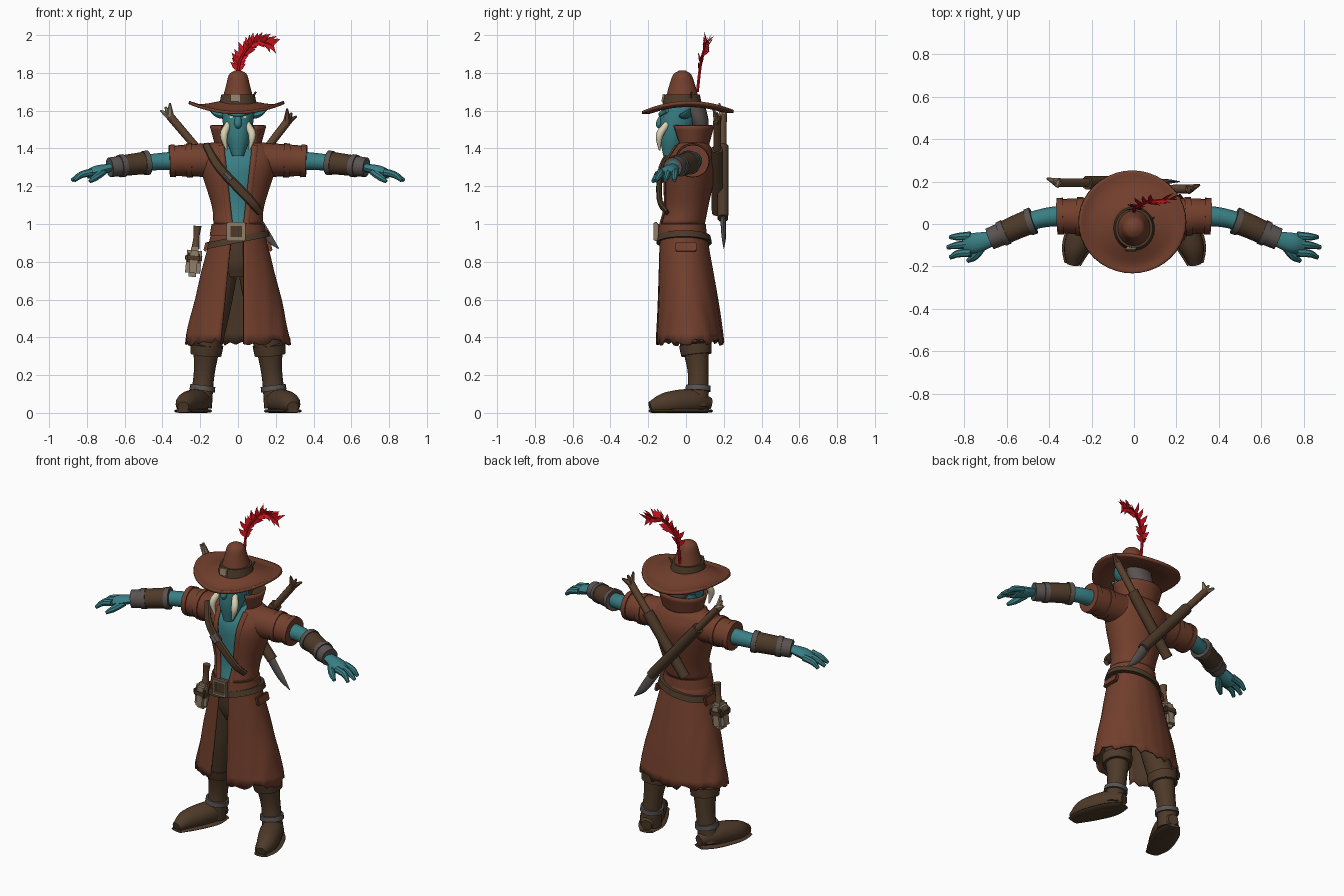
import bpy, bmesh, random
from math import sin, cos, pi, asin, sqrt
from mathutils import Vector

random.seed(4)
if "Cube" in bpy.data.objects:
    bpy.data.objects.remove(bpy.data.objects["Cube"])


def material(name, *rgb):
    made = bpy.data.materials.new(name)
    made.use_nodes = True
    made.diffuse_color = (*rgb, 1)
    shader = made.node_tree.nodes["Principled BSDF"]
    shader.inputs["Base Color"].default_value = (*rgb, 1)
    shader.inputs["Roughness"].default_value = .9
    return made


COAT = material("russet_cloth", .17, .05, .026)
DARK = material("dark_leather", .075, .042, .022)
SKIN = material("teal_skin", .04, .21, .23)
RED = material("red_feather", .6, .006, .012)
IVORY = material("ivory", .68, .63, .44)
GREY = material("dull_grey", .1, .085, .08)
TAN = material("pale_tan", .28, .21, .14)
WOOD = material("worn_wood", .12, .06, .03)
parts = []


def finish(name, mesh, *mats, recalc=True):
    if recalc:
        bmesh.ops.recalc_face_normals(mesh, faces=mesh.faces)
    data = bpy.data.meshes.new(name)
    mesh.to_mesh(data)
    mesh.free()
    made = bpy.data.objects.new(name, data)
    bpy.context.collection.objects.link(made)
    for mat in mats:
        data.materials.append(mat)
    parts.append(made)
    return made


def smooth(keys, steps=5):
    """Smooth curve through key points of any dimension."""
    keys = [Vector(key) for key in keys]
    keys = [keys[0] * 2 - keys[1], *keys, keys[-1] * 2 - keys[-2]]
    curve = []
    for a, b, c, d in zip(keys, keys[1:], keys[2:], keys[3:]):
        for i in range(steps):
            t = i / steps
            curve.append(b + (c - a) * (t / 2) + (a * 2 - b * 5 + c * 4 - d) * (t * t / 2)
                         + (b * 3 - a - c * 3 + d) * (t ** 3 / 2))
    return curve + [keys[-2]]


def over(path, start, stop, extra):
    """Stretch of a limb path, thickened to wrap around it."""
    return [point + Vector((0, 0, 0, extra)) for point in path[start:stop]]


def bridge(mesh, rings, closed, caps):
    count = len(rings[0])
    for low, high in zip(rings, rings[1:]):
        for j in range(count if closed else count - 1):
            k = (j + 1) % count
            mesh.faces.new((low[j], low[k], high[k], high[j]))
    if caps:
        mesh.faces.new(rings[0][::-1])
        mesh.faces.new(rings[-1])


def loft(name, keys, *mats, n=40, steps=5, gap=None, warp=None, shell=0):
    """Stacked ellipses (z, y centre, x radius, y radius); gap(z) opens the front."""
    mesh = bmesh.new()
    rings = []
    for z, cy, rx, ry in smooth(keys, steps):
        left, right = gap(z) if gap else (0, 0)
        start, stop = asin(right / rx) - pi / 2, asin(left / rx) + pi * 1.5
        ring = []
        for j in range(n):
            angle = start + (stop - start) * j / (n - 1 if gap else n)
            point = Vector((rx * cos(angle), cy + ry * sin(angle), z))
            ring.append(mesh.verts.new(warp(point) if warp else point))
        rings.append(ring)
    bridge(mesh, rings, not gap, not shell)
    made = finish(name, mesh, *mats, recalc=not shell)
    if shell:
        solid = made.modifiers.new("thickness", "SOLIDIFY")
        solid.thickness, solid.offset = shell, -1
        solid.material_offset = len(mats) - 1


def limb(name, keys, mat, n=12, steps=4, tall=1, side=1):
    """Tube through (x, y, z, radius) keys, resting on the floor; side=-1 mirrors it."""
    mesh = bmesh.new()
    path = smooth(keys, steps)
    spots = [Vector((p[0] * side, p[1], p[2])) for p in path]
    axis = (spots[-1] - spots[0]).normalized()
    ref = Vector((0, 1, 0)) if abs(axis.z) > .75 else Vector((0, 0, 1))
    rings = []
    for i, spot in enumerate(spots):
        along = (spots[min(i + 1, len(spots) - 1)] - spots[max(i - 1, 0)]).normalized()
        across = ref.cross(along).normalized()
        up = along.cross(across)
        ring = []
        for j in range(n):
            angle = 2 * pi * j / n
            corner = spot + path[i][3] * (cos(angle) * across + tall * sin(angle) * up)
            corner.z = max(corner.z, 0)
            ring.append(mesh.verts.new(corner))
        rings.append(ring)
    bridge(mesh, rings, True, True)
    finish(name, mesh, mat)


def box(name, place, size, mat, rot=(0, 0, 0)):
    mesh = bmesh.new()
    bmesh.ops.create_cube(mesh, size=1)
    bmesh.ops.scale(mesh, vec=size, verts=mesh.verts)
    bmesh.ops.bevel(mesh, geom=mesh.edges[:], offset=min(size) / 4, segments=2, affect="EDGES")
    made = finish(name, mesh, mat)
    made.location, made.rotation_euler = place, rot


# Head, neck and hair
loft("head", [(1.36, -.09, .03, .03), (1.47, -.06, .07, .08), (1.6, -.03, .085, .1), (1.66, -.02, .07, .08)], SKIN)
loft("neck", [(1.34, .03, .08, .07), (1.5, 0, .06, .06)], SKIN)
limb("nose", [(0, -.12, 1.58, .014), (0, -.14, 1.53, .02), (0, -.13, 1.51, .01)], SKIN)
limb("brow", [(-.07, -.1, 1.6, .01), (0, -.13, 1.58, .016), (.07, -.1, 1.6, .01)], SKIN)
loft("hair", [(1.44, .09, .02, .02), (1.54, .07, .07, .05), (1.63, .04, .08, .06)], GREY)

# Open bodice over the bare chest
bodice = smooth([(1, -.02, .13, .12), (1.1, 0, .14, .12), (1.3, .02, .2, .14), (1.39, .03, .19, .11), (1.44, .03, .11, .08)])


def opening(z):
    half = .04 + (z - 1) / 10
    return -half, half


loft("coat_bodice", bodice, COAT, DARK, steps=1, gap=opening, shell=.012)
loft("chest", [ring - Vector((0, 0, .02, .02)) for ring in bodice], SKIN, steps=1)
for s in (-1, 1):
    rim = []
    for z, cy, rx, ry in bodice[:-3]:
        x = opening(z)[1] * 1.1
        rim.append((x, cy - ry * sqrt(1 - (x / rx) ** 2), z, .016))
    limb("lapel", rim, COAT, n=8, steps=1, tall=.5, side=s)


# Ragged skirt, collar and pocket flaps
def ragged(p):
    if p.z < .4:
        p.z += random.uniform(-.025, .015)
    wave = 1 + sin(p.x * 90) * (1 - p.z) / 40
    return Vector((p.x * wave, p.y * wave, p.z))


loft("coat_skirt", [(.38, .02, .28, .18), (.6, .01, .23, .16), (1, -.02, .13, .12)], COAT, DARK, n=56,
     gap=lambda z: (-.03 - (1 - z) / 10, .03), warp=ragged, shell=.012)
loft("collar", [(1.41, .03, .12, .09), (1.52, .03, .15, .12)], COAT, DARK, gap=lambda z: (-.09, .09), shell=.012)
for s in (-1, 1):
    box("pocket_flap", (s * .168, 0, .88), (.02, .11, .05), COAT, (0, s * -.25, 0))

# Belts, buckle and chest strap
loft("waist_belt", [(.94, -.02, .15, .13), (1, -.02, .14, .125)], COAT)
loft("hip_belt", [(.9, -.01, .17, .147), (.935, -.01, .16, .14)], DARK, warp=lambda p: p + Vector((0, 0, p.x / 5)))
box("buckle_backing", (-.01, -.15, .96), (.08, .02, .08), DARK)
for s in (-.04, .04):
    box("buckle_upright", (s - .01, -.16, .96), (.02, .024, .1), TAN)
    box("buckle_bar", (-.01, -.16, s + .96), (.1, .024, .02), TAN)
strap = smooth([(-.17, -.06, 1.42, .02), (-.1, -.13, 1.3, .025), (.06, -.14, 1.13, .025), (.12, -.1, 1.06, .02)])
limb("chest_strap", strap, DARK, n=8, steps=1, tall=.6)
limb("strap_clasp", over(strap, 6, 8, .006), GREY, n=8, steps=1, tall=.7)

# Flask hung at the right hip
box("flask", (-.235, 0, .8), (.08, .09, .16), TAN, (0, .1, 0))
box("flask_strap", (-.235, 0, .82), (.09, .1, .05), DARK, (0, .1, 0))
limb("flask_neck", [(-.225, 0, .87, .022), (-.22, 0, .93, .016), (-.215, 0, .99, .022)], WOOD)

# Paths shared by the limbs and what they wear
loft("trouser_seat", [(.72, .01, .09, .08), (.8, 0, .12, .1), (.96, -.01, .11, .1)], DARK)
arm = smooth([(.12, .03, 1.34, .06), (.42, .03, 1.33, .045), (.68, -.07, 1.3, .036)], 10)
boot = smooth([(.165, .05, .36, .072), (.18, .065, .2, .055), (.2, .06, .03, .062)], 6)
foot = smooth([(.18, .13, .05, .03), (.21, .04, .06, .065), (.27, -.1, .05, .06), (.29, -.19, .03, .03)])

for s in (-1, 1):
    # Face sides
    limb("ear", [(.07, -.01, 1.57, .03), (.11, 0, 1.58, .03), (.155, .02, 1.61, .005)], SKIN, tall=.5, side=s)
    limb("tusk", [(.05, -.1, 1.53, .017), (.075, -.14, 1.47, .02), (.06, -.14, 1.39, .004)], IVORY, side=s)
    box("eye", (s * .034, -.125, 1.566), (.02, .008, .01), IVORY, (0, 0, s * .3))
    # Arms
    limb("arm", arm, SKIN, n=16, steps=1, side=s)
    limb("sleeve", over(arm, 0, 9, .032), COAT, n=20, steps=1, side=s)
    for fold in (4, 7):
        limb("sleeve_fold", over(arm, fold, fold + 2, .038), COAT, n=20, steps=1, side=s)
    limb("bracer", over(arm, 12, 19, .017), DARK, n=16, steps=1, side=s)
    for band in (12, 17):
        limb("bracer_band", over(arm, band, band + 2, .022), GREY, n=16, steps=1, side=s)
    limb("wrist_wrap", over(arm, 18, 21, .016), GREY, n=16, steps=1, side=s)
    limb("palm", [(.67, -.07, 1.3, .035), (.75, -.09, 1.28, .048), (.8, -.1, 1.26, .036)], SKIN, tall=.6, side=s)
    for spread in (-.04, 0, .04):
        limb("finger", [(.77, spread - .095, 1.275, .02), (.83, spread - .1, 1.26, .018),
                        (.88 - abs(spread) / 3, spread * 1.2 - .11, 1.23, .01)], SKIN, n=8, side=s)
    limb("thumb", [(.71, -.1, 1.28, .02), (.75, -.15, 1.25, .02), (.785, -.175, 1.225, .01)], SKIN, n=8, side=s)
    # Legs and boots
    limb("trouser_leg", [(.07, 0, .85, .085), (.11, .015, .6, .08), (.16, .045, .36, .076)], DARK, side=s)
    limb("boot_shaft", boot, DARK, n=18, steps=1, side=s)
    limb("boot_cuff", over(boot, 0, 3, .016), DARK, n=18, steps=1, side=s)
    limb("ankle_ring", over(boot, 8, 10, .011), GREY, n=18, steps=1, side=s)
    limb("boot_foot", foot, DARK, n=16, steps=1, side=s)
    limb("boot_sole", [(x, y, .01, r + .01) for x, y, z, r in foot], DARK, steps=1, tall=.2, side=s)


# Wide hat with a saddle-shaped brim
def saddle(p):
    return p + Vector((-.008, 0, .42 * (p.x ** 2 - p.y ** 2) + p.y / 50))


loft("hat_brim", [(1.625, .01, .25, .243), (1.62, 0, .19, .185), (1.65, -.015, .08, .085)], COAT, warp=saddle, shell=.016)
loft("hat_crown", [(1.62, -.02, .094, .1), (1.73, -.02, .064, .07), (1.79, -.02, .048, .048), (1.813, -.02, .016, .016)], COAT)
loft("hat_band", [(1.635, -.02, .1, .104), (1.685, -.02, .088, .093)], DARK)
box("hat_buckle", (-.015, -.12, 1.665), (.05, .014, .045), TAN, (-.2, 0, 0))
limb("hat_pin", [(.06, .02, 1.64, .008), (.095, .03, 1.7, .005)], GREY, n=6)

# Plume: curved quill with pointed barbs
quill = smooth([(0, .06, 1.7, .009), (.01, .08, 1.86, .008), (.09, .11, 1.965, .005), (.19, .12, 1.945, .002)], 8)
limb("plume_quill", quill, RED, n=6, steps=1)
mesh = bmesh.new()
for low, high in zip(quill[5:], quill[7:]):
    root, end = low.to_3d(), high.to_3d()
    along = (end - root).normalized()
    normal = along.cross(Vector((0, 1, 0))).normalized()
    for reach in (.045, -.03):
        out = normal * reach * random.uniform(.8, 1.2)
        out.y += random.uniform(-.025, .025)
        corners = (root, root + out * .7 + along * .02, root + out * 1.1 + along * .05, end)
        mesh.faces.new([mesh.verts.new(corner) for corner in corners])
finish("plume_barbs", mesh, RED, recalc=False)

# Two crossed weapons on the back, each with a pronged pommel
for s, y, top, bottom, mat in ((-1, .195, (.36, 1.57), (-.1, 1.03), TAN), (1, .165, (.26, 1.54), (-.11, 1.06), WOOD)):
    shaft = smooth([(top[0], y, top[1], .022), (bottom[0], y, bottom[1], .018)], 10)
    limb("weapon_grip", shaft[:5], WOOD, n=10, steps=1, side=s)
    limb("weapon_sheath", over(shaft, 3, 11, .012), DARK, n=10, steps=1, side=s)
    for k in range(3):
        limb("pommel_prong", [(top[0], y, top[1], .022), (top[0] + k * .025, y + k * .02 - .02, top[1] + .07 - k * .02, .005)],
             mat, n=6, side=s)
limb("weapon_hook", [(.07, .195, 1.06, .03), (.15, .2, .94, .025), (.215, .2, .87, .003)], GREY, n=8, tall=.5)

# Smooth shading with crisp edges
for item in bpy.context.selected_objects:
    item.select_set(False)
for item in parts:
    item.select_set(True)
bpy.context.view_layer.objects.active = parts[0]
bpy.ops.object.shade_smooth_by_angle(angle=.7)
